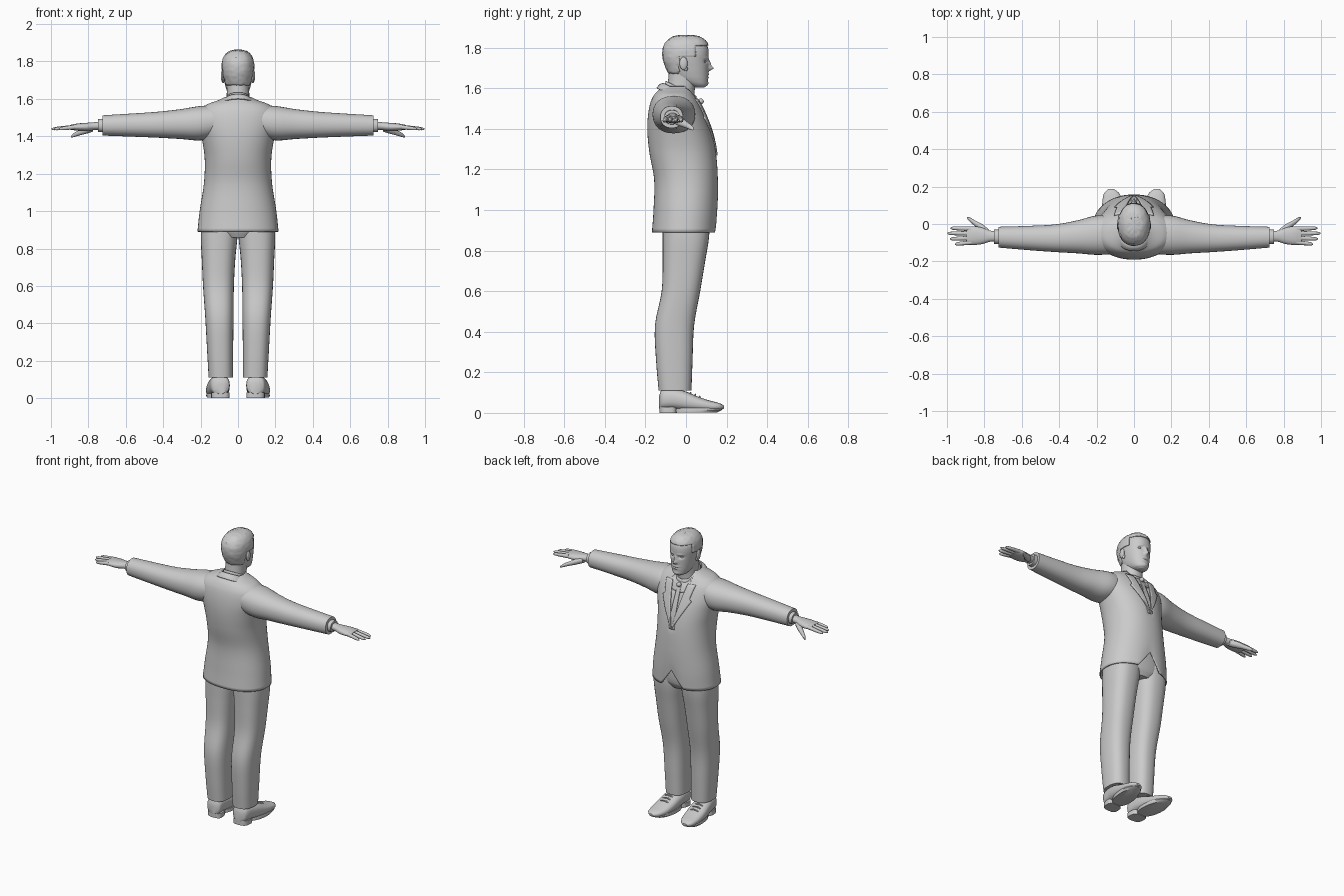
import bpy, bmesh, math, random
from mathutils import Vector
from math import exp

if "Cube" in bpy.data.objects:
    bpy.data.objects.remove(bpy.data.objects["Cube"])

random.seed(4)
grey = bpy.data.materials.new("plain grey")
grey.diffuse_color = (0.6, 0.6, 0.6, 1)
grey.use_nodes = True
grey.node_tree.nodes["Principled BSDF"].inputs["Base Color"].default_value = grey.diffuse_color


def finish(name, bm, mirror=False, thick=0, angle=40):
    bmesh.ops.recalc_face_normals(bm, faces=bm.faces)
    me = bpy.data.meshes.new(name)
    bm.to_mesh(me)
    bm.free()
    me.materials.append(grey)
    ob = bpy.data.objects.new(name, me)
    bpy.context.collection.objects.link(ob)
    if thick:
        m = ob.modifiers.new("thickness", 'SOLIDIFY')
        m.thickness = thick
    if mirror:
        m = ob.modifiers.new("mirror", 'MIRROR')
        m.use_mirror_merge = False
    bpy.ops.object.select_all(action='DESELECT')
    ob.select_set(True)
    bpy.context.view_layer.objects.active = ob
    bpy.ops.object.shade_smooth_by_angle(angle=math.radians(angle))
    return ob


def sample(rows, t):
    """Smooth interpolation of rows (t, low u, high u, low v, high v)."""
    i = 0
    while i < len(rows) - 2 and t > rows[i + 1][0]:
        i += 1
    a, b = rows[i], rows[i + 1]
    p, q = rows[max(i - 1, 0)], rows[min(i + 2, len(rows) - 1)]
    h = b[0] - a[0]
    f = min(max((t - a[0]) / h, 0), 1)
    out = [t]
    for k in range(1, 5):
        ma = (b[k] - p[k]) / (b[0] - p[0]) * h
        mb = (q[k] - a[k]) / (q[0] - a[0]) * h
        out.append((2*f**3 - 3*f*f + 1) * a[k] + (f**3 - 2*f*f + f) * ma
                   + (3*f*f - 2*f**3) * b[k] + (f**3 - f*f) * mb)
    return out


def loft(rows, axis='z', n=32, steps=4, power=2.2, caps=True, mod=None):
    """Skin superellipse sections along an axis."""
    ts = []
    for a, b in zip(rows, rows[1:]):
        ts += [a[0] + (b[0] - a[0]) * i / steps for i in range(steps)]
    ts.append(rows[-1][0])
    bm = bmesh.new()
    rings = []
    for t in ts:
        _, u0, u1, v0, v1 = sample(rows, t)
        ring = []
        for i in range(n):
            c, s = math.cos(2*math.pi*i/n), math.sin(2*math.pi*i/n)
            u = (u0+u1)/2 + (u1-u0)/2 * math.copysign(abs(c)**(2/power), c)
            v = (v0+v1)/2 + (v1-v0)/2 * math.copysign(abs(s)**(2/power), s)
            co = {'z': (u, v, t), 'x': (t, u, v), 'y': (u, t, v)}[axis]
            ring.append(bm.verts.new(mod(Vector(co)) if mod else co))
        rings.append(ring)
    for r, q in zip(rings, rings[1:]):
        for i in range(n):
            bm.faces.new((r[i], r[(i+1) % n], q[(i+1) % n], q[i]))
    if caps:
        bm.faces.new(rings[0])
        bm.faces.new(rings[-1])
    return bm


# Jacket body with a cutaway hem and a sunken neck opening
JACKET = [(.89, -.217, .217, -.168, .152), (1.0, -.205, .205, -.16, .157),
          (1.15, -.182, .182, -.157, .157), (1.28, -.178, .178, -.18, .148),
          (1.38, -.192, .192, -.19, .128), (1.46, -.21, .21, -.188, .1),
          (1.53, -.205, .205, -.175, .068), (1.57, -.165, .165, -.155, .042),
          (1.595, -.1, .1, -.13, .028), (1.61, -.07, .07, -.115, .02)]
APEX = 1.27


def opening(z):
    return max(0, (z - APEX) * .2)


def jacket_shape(p):
    if p.y > 0:
        p.z += .11 * max(0, 1 - abs(p.x)/.08) * max(0, 1 - (p.z-.89)/.25)
        if abs(p.x) < opening(p.z):
            p.y -= .012
    return p


finish("jacket", loft(JACKET, n=72, steps=6, caps=False, mod=jacket_shape), thick=.008)


def front_y(x, z):
    _, u0, u1, v0, v1 = sample(JACKET, z)
    return (v0+v1)/2 + (v1-v0)/2 * max(0, 1 - abs(x/u1)**2.2)**(1/2.2)


def plate(name, z0, z1, inner, outer, lift, mirror):
    """Strip that follows the chest between two edges."""
    bm = bmesh.new()
    grid = []
    for i in range(25):
        z = z0 + (z1 - z0) * i / 24
        a, b = inner(z), outer(z)
        xs = [a + (b - a) * k / 5 for k in range(6)]
        grid.append([bm.verts.new((x, front_y(x, z) + lift, z)) for x in xs])
    for r, q in zip(grid, grid[1:]):
        for k in range(5):
            bm.faces.new((r[k], r[k+1], q[k+1], q[k]))
    finish(name, bm, mirror, thick=.007)


plate("lapel", APEX, 1.55, opening,
      lambda z: opening(z) + (.36*(z-APEX) if z < 1.46 else .05), .007, True)
plate("tie", APEX, 1.53, lambda z: -.02 + .03*(z-APEX),
      lambda z: .02 - .03*(z-APEX), .001, False)
bm = bmesh.new()
bmesh.ops.create_icosphere(bm, subdivisions=2, radius=.015)
for v in bm.verts:
    v.co += Vector((0, .073, 1.535))
finish("tie_knot", bm)


# Collars slope down towards the chest
def slope(p):
    p.z -= .48 * (p.y + .11)
    return p


finish("jacket_collar", loft([(1.585, -.105, .105, -.145, .085), (1.61, -.088, .088, -.13, .07),
                              (1.625, -.074, .074, -.113, .055)], caps=False, mod=slope), thick=.006)
finish("shirt_collar", loft([(1.60, -.07, .07, -.108, .06), (1.64, -.064, .064, -.1, .05)],
                            caps=False, mod=slope), thick=.005)
finish("neck", loft([(1.5, -.07, .07, -.1, .04), (1.58, -.062, .062, -.095, .042),
                     (1.64, -.06, .06, -.088, .05), (1.69, -.06, .06, -.085, .05)]))

# Sleeves and shirt cuffs
finish("sleeve", loft([(.1, -.16, .04, 1.40, 1.565), (.2, -.165, .045, 1.378, 1.562),
                       (.3, -.157, .02, 1.385, 1.546), (.42, -.15, -.002, 1.392, 1.532),
                       (.56, -.14, -.01, 1.398, 1.522), (.725, -.126, -.015, 1.404, 1.512)],
                      'x'), True)
finish("shirt_cuff", loft([(.7, -.108, -.03, 1.42, 1.495), (.748, -.106, -.03, 1.423, 1.492)],
                          'x'), True)

# Hands
finish("palm", loft([(.72, -.095, -.04, 1.435, 1.482), (.77, -.095, -.035, 1.433, 1.475),
                     (.81, -.107, -.02, 1.428, 1.472), (.86, -.112, -.012, 1.43, 1.468),
                     (.895, -.108, -.018, 1.435, 1.461)], 'x', 20), True)
for name, ya, xe, yb in (("index_finger", -.026, .982, -.022), ("middle_finger", -.05, .998, -.05),
                         ("ring_finger", -.075, .985, -.08), ("little_finger", -.098, .958, -.108)):
    rows = []
    for f, r in ((0, .0125), (.5, .011), (.88, .0085), (1, .003)):
        x, y, z = .87 + (xe-.87)*f, ya + (yb-ya)*f, 1.45 - .011*f
        rows.append((x, y-r, y+r, z-r, z+r))
    finish(name, loft(rows, 'x', 10, 2), True)
finish("thumb", loft([(.775, -.07, -.03, 1.425, 1.46), (.81, -.05, -.002, 1.414, 1.452),
                      (.85, -.012, .019, 1.404, 1.432), (.88, .014, .036, 1.395, 1.416),
                      (.892, .029, .038, 1.393, 1.402)], 'x', 12, 3), True)

# Trousers
finish("trouser_seat", loft([(.86, -.1, .1, -.1, .095), (.9, -.185, .185, -.118, .115),
                             (1.0, -.185, .185, -.125, .12), (1.1, -.165, .165, -.12, .115)]))
finish("trouser_leg", loft([(.11, .027, .157, -.135, .027), (.25, .026, .165, -.147, .032),
                            (.43, .024, .175, -.153, .04), (.6, .022, .187, -.12, .07),
                            (.75, .014, .194, -.115, .095), (.86, .003, .199, -.115, .113),
                            (.95, .0, .196, -.115, .117)], power=2.5), True)


# Shoes turn outward slightly
def splay(p):
    p.x += .1 * (p.y + .05)
    return p


finish("shoe", loft([(-.132, .075, .125, .022, .085), (-.12, .055, .147, .018, .115),
                     (-.06, .045, .155, .018, .12), (0, .04, .16, .01, .105),
                     (.06, .038, .16, .008, .08), (.12, .042, .152, .008, .06),
                     (.165, .058, .138, .014, .048), (.188, .085, .112, .022, .036)],
                    'y', 24, power=2.5, mod=splay), True)
finish("shoe_sole", loft([(.003, .038, .155, -.06, .155), (.015, .036, .158, -.06, .18),
                          (.025, .038, .155, -.06, .175)], n=28, steps=1, mod=splay), True)
finish("shoe_heel", loft([(0, .05, .148, -.131, -.045), (.03, .05, .148, -.131, -.045)],
                         n=20, steps=1, power=3, mod=splay), True)
for y, z in ((.022, .098), (.045, .089), (.068, .079)):
    finish("shoe_lace", loft([(.082, y-.004, y+.004, z-.008, z), (.1, y-.004, y+.004, z-.004, z+.005),
                              (.118, y-.004, y+.004, z-.004, z+.005),
                              (.136, y-.004, y+.004, z-.008, z)], 'x', 8, 2), True)

# Head, with face features raised and sunk by soft bumps
HEAD = [(1.604, -.022, .022, .045, .09), (1.615, -.042, .042, .01, .103),
        (1.64, -.058, .058, -.045, .108), (1.675, -.069, .069, -.08, .109),
        (1.71, -.076, .076, -.098, .11), (1.74, -.081, .081, -.108, .11),
        (1.77, -.083, .083, -.111, .112), (1.80, -.08, .08, -.107, .108),
        (1.83, -.066, .066, -.088, .092), (1.85, -.042, .042, -.058, .062),
        (1.857, -.012, .012, -.02, .025)]
BUMPS = [(0, 1.698, .011, .011, .024), (0, 1.72, .008, .018, .013), (0, 1.668, .022, .005, .006),
         (0, 1.655, .018, .005, .005), (0, 1.661, .022, .002, -.006), (0, 1.622, .02, .01, .005),
         (.032, 1.732, .014, .009, -.011), (.03, 1.75, .02, .006, .004)]


def face(p):
    if p.y > .03:
        d = 0
        for x, z, sx, sz, a in BUMPS:
            d += a * exp(-((abs(p.x)-x)/sx)**2 - ((p.z-z)/sz)**2)
        p.y += d
    return p


finish("head", loft(HEAD, n=96, steps=7, mod=face), angle=60)


def ball(name, centre, size, mirror=True):
    bm = bmesh.new()
    bmesh.ops.create_uvsphere(bm, u_segments=16, v_segments=10, radius=1)
    for v in bm.verts:
        v.co = Vector(centre) + Vector([a*b for a, b in zip(v.co, size)])
    finish(name, bm, mirror)


ball("eye", (.032, .087, 1.732), (.013, .011, .008))
ball("ear", (.083, -.012, 1.722), (.009, .02, .032))
ball("ear_lobe", (.079, -.002, 1.697), (.007, .011, .013))


# Short tousled hair, trimmed along the hairline
def tousle(p):
    c = Vector((0, 0, 1.74))
    k = 1.035 + random.uniform(0, .035)
    p = c + (p - c) * k
    p.z = min(p.z, 1.863)
    return p


def hairline(y):
    if y > .045:
        return 1.808
    if y > -.035:
        return 1.757
    return 1.675


bm = loft(HEAD, n=48, steps=4, mod=tousle)
cut = [f for f in bm.faces if f.calc_center_median().z < hairline(f.calc_center_median().y)]
bmesh.ops.delete(bm, geom=cut, context='FACES')
finish("hair", bm, thick=.006)
